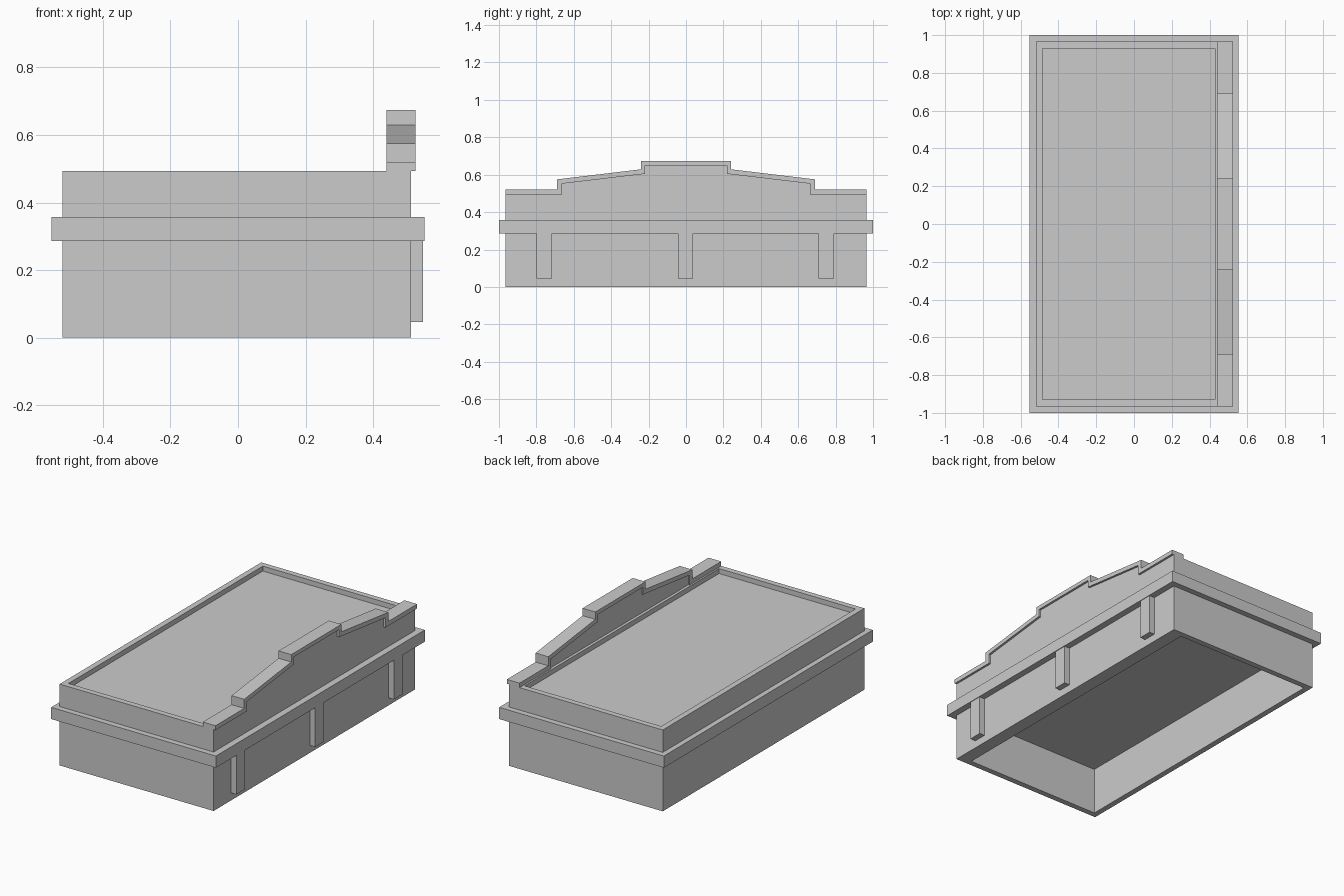
import bpy, bmesh

if "Cube" in bpy.data.objects:
    bpy.data.objects.remove(bpy.data.objects["Cube"])


def new_object(name, bm):
    bmesh.ops.recalc_face_normals(bm, faces=bm.faces)
    mesh = bpy.data.meshes.new(name)
    bm.to_mesh(mesh)
    bm.free()
    obj = bpy.data.objects.new(name, mesh)
    bpy.context.collection.objects.link(obj)
    return obj


def prism(name, points, axis, lo, hi):
    """Extrude a closed 2D outline along x (points are y,z) or z (points are x,y)."""
    bm = bmesh.new()
    place = (lambda a, b: (lo, a, b)) if axis == 'x' else (lambda a, b: (a, b, lo))
    face = bm.faces.new([bm.verts.new(place(a, b)) for a, b in points])
    geom = bmesh.ops.extrude_face_region(bm, geom=[face])['geom']
    step = (hi - lo, 0, 0) if axis == 'x' else (0, 0, hi - lo)
    bmesh.ops.translate(bm, vec=step, verts=[v for v in geom if isinstance(v, bmesh.types.BMVert)])
    return new_object(name, bm)


def rect(x0, x1, y0, y1):
    return [(x0, y0), (x1, y0), (x1, y1), (x0, y1)]


def box(name, x0, x1, y0, y1, z0, z1):
    return prism(name, rect(x0, x1, y0, y1), 'z', z0, z1)


def ring(name, outer, inner, z0, z1):
    """Open rectangular tube with wall thickness."""
    bm = bmesh.new()
    loops = [[bm.verts.new((x, y, z)) for x, y in r]
             for r, z in ((outer, z0), (outer, z1), (inner, z1), (inner, z0))]
    for k in range(4):
        a, b = loops[k], loops[(k + 1) % 4]
        for i in range(4):
            j = (i + 1) % 4
            bm.faces.new((a[i], a[j], b[j], b[i]))
    return new_object(name, bm)


def mirrored(half):
    return half + [(-y, z) for y, z in reversed(half)]


# Hollow walls, open underneath, with a low rim around the roof
ring("walls", rect(-0.52, 0.512, -0.965, 0.965), rect(-0.485, 0.43, -0.93, 0.93), 0, 0.493)

# Sunken flat roof
box("roof", -0.487, 0.432, -0.932, 0.932, 0.35, 0.463)

# Projecting band, which also closes the inside as a ceiling
box("band", -0.552, 0.552, -1.0, 1.0, 0.286, 0.357)

# Stepped gable on the entrance side
upper = [(-0.965, 0.52), (-0.69, 0.52), (-0.69, 0.575), (-0.24, 0.629), (-0.24, 0.674)]
lower = [(-0.965, 0.493), (-0.663, 0.493), (-0.663, 0.552), (-0.218, 0.605), (-0.218, 0.65)]
prism("gable_panel", mirrored(lower[1:]), 'x', 0.447, 0.512)

# Coping that follows the gable outline
prism("gable_coping", mirrored(upper) + mirrored(lower)[::-1], 'x', 0.44, 0.525)

# Pilasters under the band
for i, y in enumerate((-0.757, -0.003, 0.75)):
    box(f"pilaster_{i + 1}", 0.505, 0.548, y - 0.041, y + 0.041, 0.046, 0.29)
